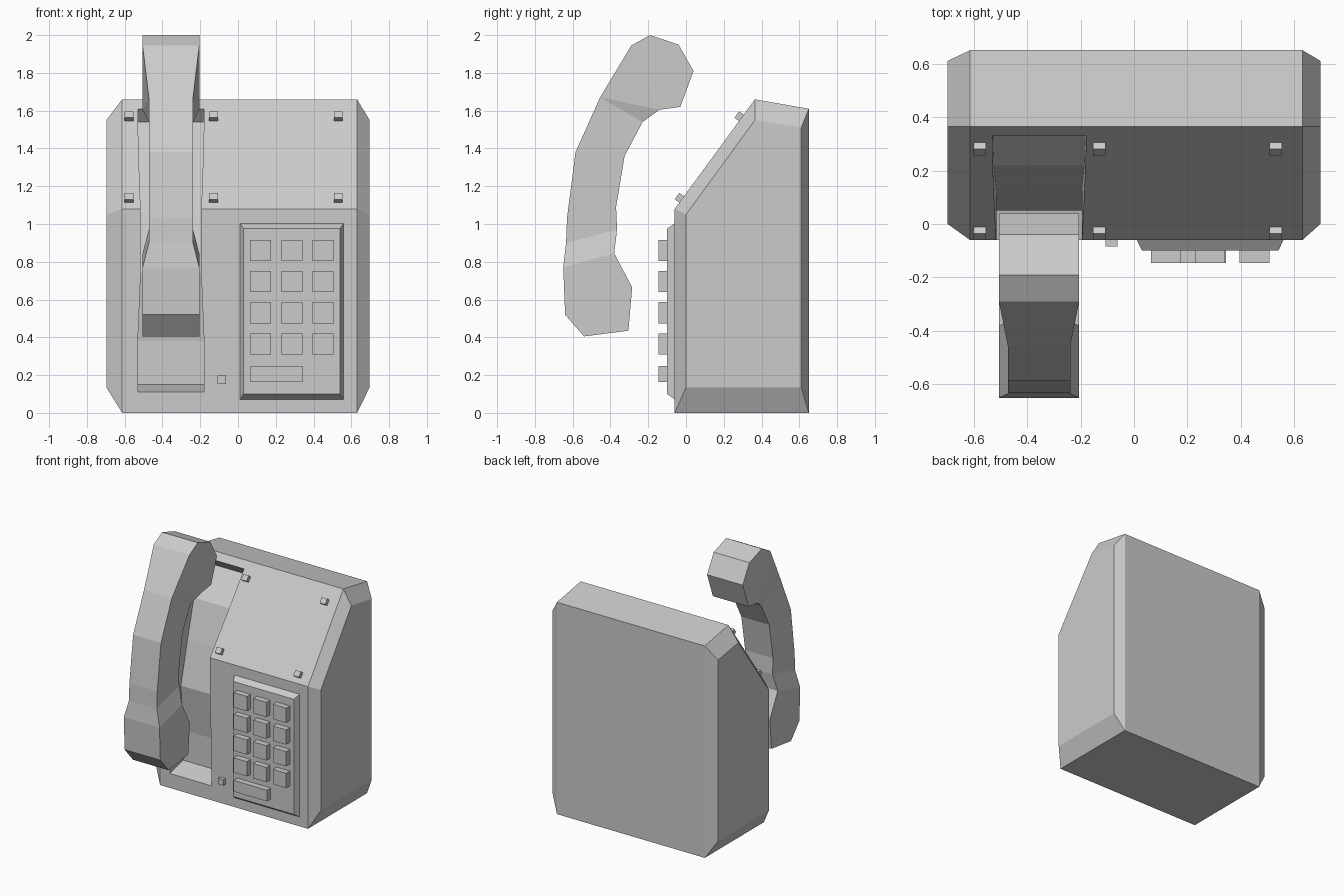
import bpy, bmesh, math
from mathutils import Matrix

if "Cube" in bpy.data.objects:
    bpy.data.objects.remove(bpy.data.objects["Cube"])


def make(name, verts, faces):
    bm = bmesh.new()
    vs = [bm.verts.new(v) for v in verts]
    for f in faces:
        bm.faces.new([vs[i] for i in f])
    bmesh.ops.recalc_face_normals(bm, faces=bm.faces)
    me = bpy.data.meshes.new(name)
    bm.to_mesh(me)
    bm.free()
    ob = bpy.data.objects.new(name, me)
    bpy.context.collection.objects.link(ob)
    return ob


def loft(name, rings):
    """Closed solid through rings with equal point counts."""
    n = len(rings[0])
    verts = [p for r in rings for p in r]
    faces = [list(range(n)), list(range(len(verts) - n, len(verts)))]
    for k in range(len(rings) - 1):
        a, b = k * n, (k + 1) * n
        faces += [(a + i, a + (i + 1) % n, b + (i + 1) % n, b + i) for i in range(n)]
    return make(name, verts, faces)


def box(name, size, matrix):
    x, y, z = (s / 2 for s in size)
    ring = [(-x, -z), (x, -z), (x, z), (-x, z)]
    ob = loft(name, [[(a, s, b) for a, b in ring] for s in (-y, y)])
    ob.data.transform(matrix)
    return ob


# Housing: side profile with chamfered flanks
outer = [(-.06, 0), (-.06, 1.08), (.365, 1.66), (.65, 1.61), (.65, 0)]
inner = [(0, .135), (0, 1.05), (.365, 1.55), (.61, 1.51), (.61, .135)]
housing = loft("housing", [[(x, y, z) for y, z in p] for x, p in
                           ((-.697, inner), (-.613, outer), (.63, outer), (.697, inner))])

# Handset recess: curved floor, slightly waisted
CX = -.355
floor = [(.33, 1.61, .175), (.39, 1.54, .175), (.22, 1.34, .17), (.13, 1.06, .16),
         (.05, .74, .16), (.10, .38, .175), (.10, .15, .175), (-.06, .11, .175)]
cutter = loft("recess_cutter", [[(CX - w, y, z), (CX + w, y, z), (CX + w, -.3, z), (CX - w, -.3, z)]
                                for y, z, w in floor])
mod = housing.modifiers.new("recess", 'BOOLEAN')
mod.object = cutter
mod.operation = 'DIFFERENCE'
mod.solver = 'EXACT'
bpy.context.view_layer.objects.active = housing
bpy.ops.object.modifier_apply(modifier="recess")
bpy.data.objects.remove(cutter)

# Handset: side outline, wide at the ends and narrow at the grip
W, N = .15, .117
outline = [(-.29, 1.945, W), (-.19, 2, W), (-.04, 1.95, W), (.04, 1.81, W), (-.03, 1.62, W),
           (-.14, 1.605, W), (-.23, 1.54, N), (-.325, 1.36, N), (-.37, 1.09, N), (-.365, .97, N),
           (-.38, .845, W), (-.285, .665, W), (-.305, .435, W), (-.54, .405, W), (-.64, .52, W),
           (-.65, .77, W), (-.635, .9, N), (-.63, 1.03, N), (-.585, 1.38, N), (-.455, 1.67, N)]
n = len(outline)
side = [range(6), (0, 5, 19), (19, 5, 6), (19, 6, 7, 18), (18, 7, 8, 17), (17, 8, 9, 16),
        (16, 9, 10, 15), range(10, 16)]
verts = [(CX + s * w, y, z) for s in (-1, 1) for y, z, w in outline]
faces = [(i, (i + 1) % n, n + (i + 1) % n, n + i) for i in range(n)]
faces += [[i + o for i in f] for f in side for o in (0, n)]
make("handset", verts, faces)

# Keypad plate with bevelled rim
rim = [(.01, .07, .56, 1.005), (.03, .10, .54, .975)]
loft("keypad_plate", [[(a, y, b), (c, y, b), (c, y, d), (a, y, d)]
                      for y, (a, b, c, d) in zip((-.058, -.1), rim)])

# Keys
for z in (.86, .695, .53, .365):
    for x in (.12, .285, .45):
        box("key", (.112, .055, .112), Matrix.Translation((x, -.1175, z)))
box("wide_key", (.28, .055, .085), Matrix.Translation((.205, -.1175, .207)))

# Indicator button
box("indicator", (.045, .035, .045), Matrix.Translation((-.085, -.067, .175)))

# Screws on the sloped panel
tilt = Matrix.Rotation(math.atan2(.425, .58) * -1, 4, 'X')
for x in (-.577, -.13, .53):
    for y, z in ((.293, 1.562), (-.023, 1.13)):
        box("screw", (.046, .06, .042), Matrix.Translation((x, y, z)) @ tilt)
